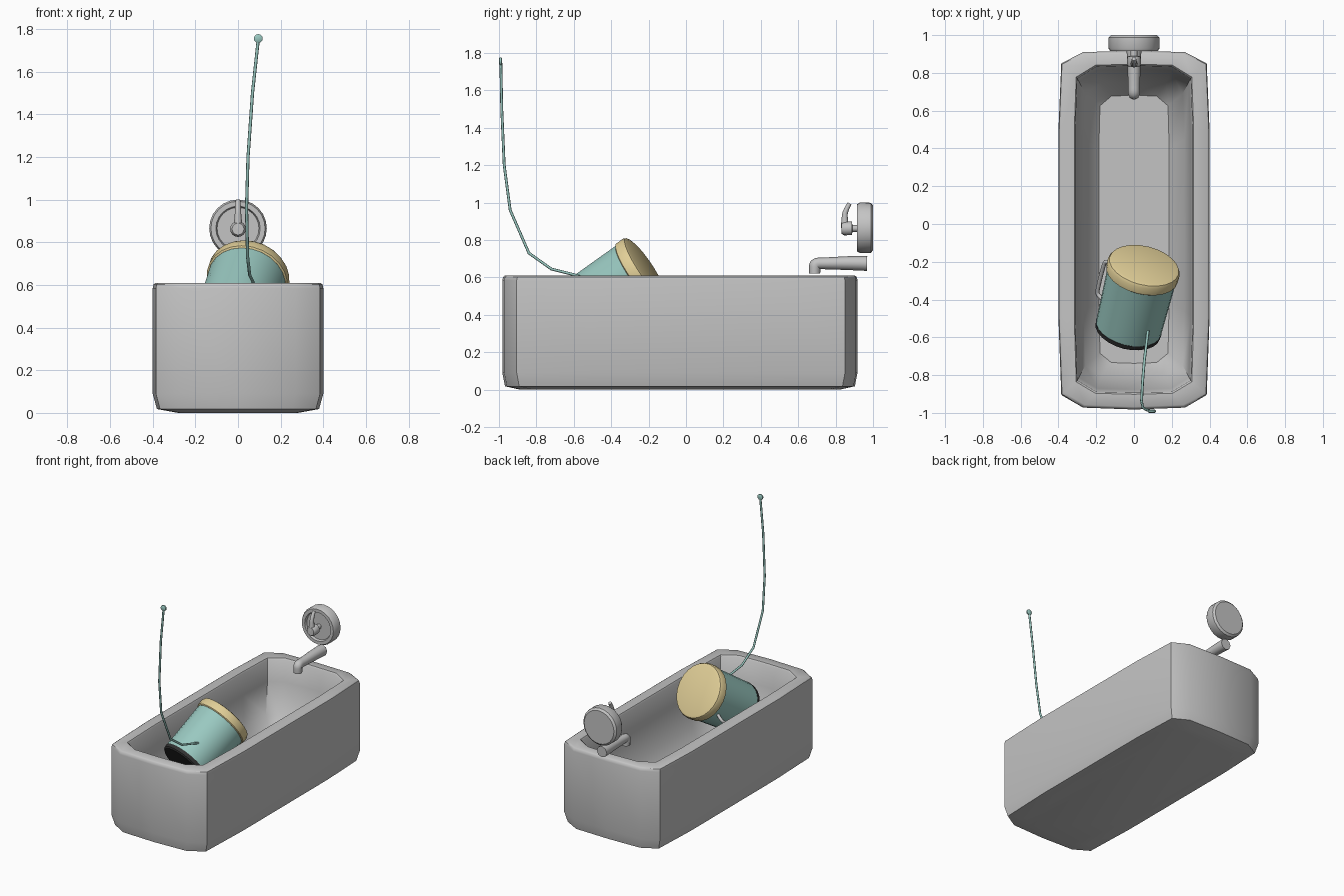
import bpy, bmesh, math
from mathutils import Vector

if "Cube" in bpy.data.objects:
    bpy.data.objects.remove(bpy.data.objects["Cube"])


def material(name, r, g, b):
    m = bpy.data.materials.new(name)
    m.use_nodes = True
    m.diffuse_color = (r, g, b, 1)
    m.node_tree.nodes["Principled BSDF"].inputs["Base Color"].default_value = (r, g, b, 1)
    return m


GREY = material("light grey", 0.55, 0.55, 0.55)
TEAL = material("soft teal", 0.32, 0.58, 0.53)
TAN = material("sand", 0.75, 0.62, 0.31)
BLACK = material("charcoal", 0.03, 0.03, 0.03)


def smooth(ob, angle=35):
    bpy.ops.object.select_all(action='DESELECT')
    ob.select_set(True)
    bpy.context.view_layer.objects.active = ob
    bpy.ops.object.shade_smooth_by_angle(angle=math.radians(angle))


def loft(name, rings, mat, angle=35):
    """Skin a list of equal point rings and cap both ends."""
    bm = bmesh.new()
    rows = [[bm.verts.new(p) for p in ring] for ring in rings]
    n = len(rows[0])
    for a, b in zip(rows, rows[1:]):
        for i in range(n):
            j = (i + 1) % n
            bm.faces.new((a[i], a[j], b[j], b[i]))
    bm.faces.new(rows[0][::-1])
    bm.faces.new(rows[-1])
    bmesh.ops.recalc_face_normals(bm, faces=bm.faces)
    me = bpy.data.meshes.new(name)
    bm.to_mesh(me)
    bm.free()
    me.materials.append(mat)
    ob = bpy.data.objects.new(name, me)
    bpy.context.collection.objects.link(ob)
    smooth(ob, angle)
    return ob


def lathe(name, origin, axis, profile, mat, sides=24):
    """Turn (radius, distance) pairs around an axis."""
    q = Vector(axis).to_track_quat('Z', 'Y')
    turn = [2 * math.pi * i / sides for i in range(sides)]
    rings = [[Vector(origin) + q @ Vector((r * math.cos(a), r * math.sin(a), t)) for a in turn]
             for r, t in profile]
    return loft(name, rings, mat)


def tube(name, points, radius, mat, kind='NURBS', taper=None):
    cu = bpy.data.curves.new(name, 'CURVE')
    cu.dimensions = '3D'
    cu.bevel_depth = radius
    cu.bevel_resolution = 2
    cu.use_fill_caps = True
    sp = cu.splines.new(kind)
    sp.points.add(len(points) - 1)
    for i, (pt, p) in enumerate(zip(sp.points, points)):
        pt.co = (*p, 1)
        pt.radius = taper[i] if taper else 1
    if kind == 'NURBS':
        sp.order_u = 3
        sp.use_endpoint_u = True
        sp.resolution_u = 4
    cu.materials.append(mat)
    ob = bpy.data.objects.new(name, cu)
    bpy.context.collection.objects.link(ob)
    bpy.ops.object.select_all(action='DESELECT')
    ob.select_set(True)
    bpy.context.view_layer.objects.active = ob
    bpy.ops.object.convert(target='MESH')
    smooth(bpy.context.object, 50)


# Bathtub: octagonal outlines, mirrored and stacked
def outline(half):
    return half + [(-x, y) for x, y in half[::-1] if x > 0]


outer = outline([(0, .917), (.27, .91), (.385, .85), (.4, .5),
                 (.4, -.5), (.385, -.905), (.27, -.972), (0, -.982)])
inner = outline([(0, .838), (.2, .832), (.3, .77), (.31, .5),
                 (.31, -.5), (.3, -.828), (.2, -.888), (0, -.893)])


def level(points, sx, sy, z):
    return [(x * sx, (y + .03) * sy - .03, z) for x, y in points]


loft("bathtub",
     [level(outer, .7, .9, 0), level(outer, .95, .985, .018), level(outer, 1, 1, .09),
      level(outer, 1, 1, .585), level(outer, .99, .995, .603), level(outer, .965, .985, .61),
      level(inner, 1.02, 1.01, .61), level(inner, 1, 1, .6), level(inner, .97, .98, .45),
      level(inner, .86, .9, .24), level(inner, .6, .82, .15)], GREY, 40)

# Tilted pot: axis runs from the base up to the lid
axis = Vector((.203, .813, .545)).normalized()
lid_top = Vector((.055, -.215, .655))
base = lid_top - axis * .44
lathe("pot_body", base, axis, [(.176, .03), (.186, .385)], TEAL)
lathe("pot_base", base, axis, [(.165, 0), (.175, .008), (.178, .032)], BLACK)
lathe("pot_lid", base, axis,
      [(.186, .372), (.194, .378), (.195, .42), (.188, .434), (.172, .44)], TAN)

# Pot handle on the lower side
side = Vector((.97, -.24, 0))
up = axis.cross(side) * -1
if up.z < 0:
    up = -up
out = -side * .87 - up * .5


def at(t, r):
    return base + axis * t + out * r


tube("pot_handle", [at(.1, .17), at(.1, .235), at(.15, .24), at(.29, .24),
                    at(.335, .235), at(.335, .17)], .011, GREY)

# Cord rising to a small round tag
tube("cord", [(.077, -.54, .595), (.07, -.6, .615), (.055, -.72, .645), (.045, -.84, .73),
              (.04, -.94, .96), (.047, -.972, 1.2), (.068, -.985, 1.5), (.095, -.99, 1.75)],
     .0075, TEAL, 'POLY')
lathe("cord_tag", (.095, -.983, 1.755), (0, -1, 0),
      [(.015, 0), (.021, .004), (.021, .013), (.015, .017)], TEAL, 12)

# Tap: spout, round wall plate, knob and lever
tube("spout", [(0, .968, .675), (0, .9, .677), (0, .74, .675), (0, .69, .675),
               (0, .688, .65), (0, .688, .62)], .031, GREY, 'NURBS', [1.3, 1.25, 1, 1, 1, .95])
lathe("wall_plate", (0, 1, .865), (0, -1, 0),
      [(.12, 0), (.134, .012), (.135, .07), (.127, .085), (.104, .085), (.098, .068)], GREY)
lathe("knob", (0, .935, .862), (0, -1, 0),
      [(.018, 0), (.018, .045), (.036, .048), (.037, .09), (.028, .104)], GREY, 16)
tube("lever", [(0, .85, .865), (0, .848, .91), (0, .85, .955), (0, .875, .995)],
     .017, GREY, 'NURBS', [1.3, 1, .8, .7])
